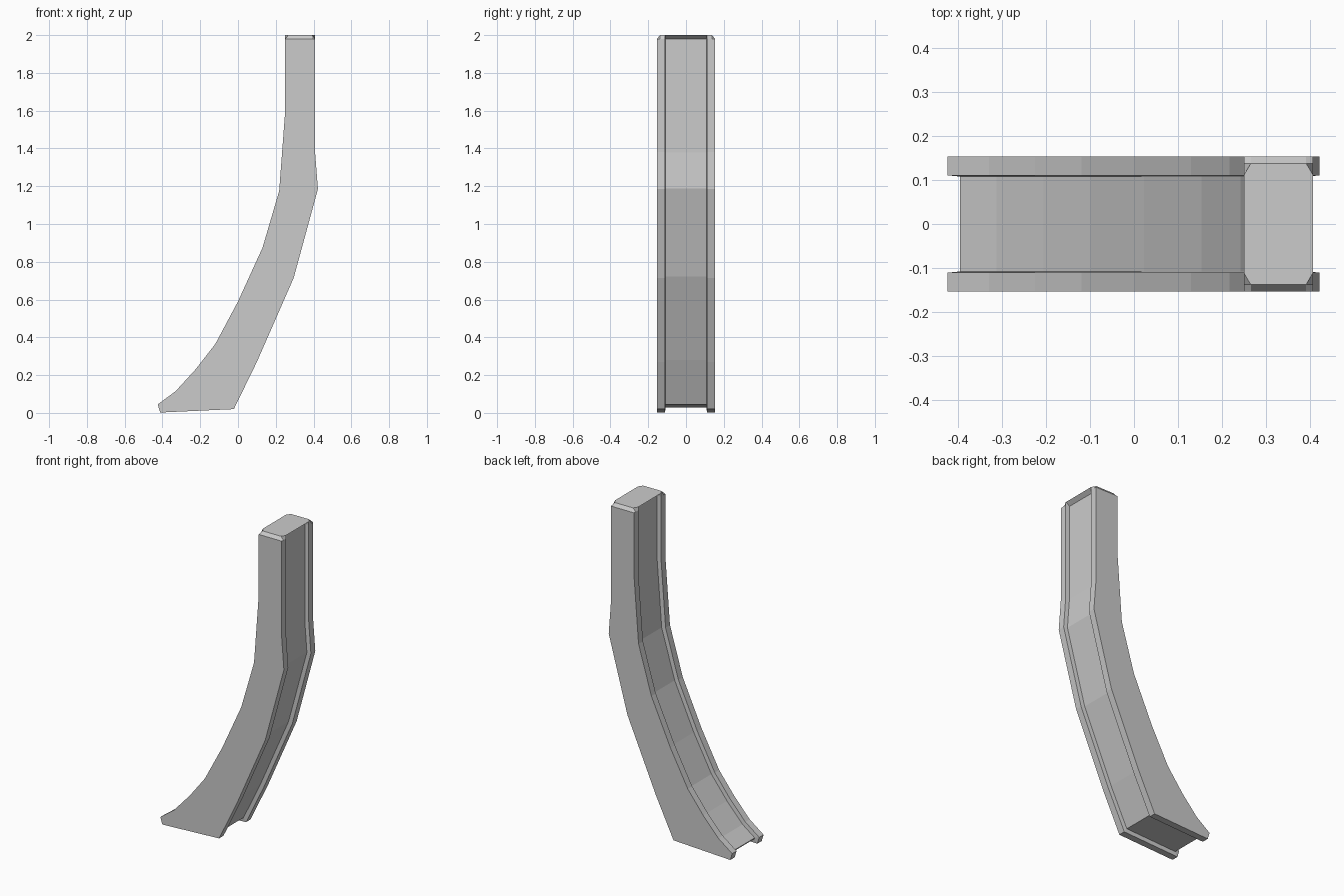
import bpy, bmesh
from mathutils import Vector

if "Cube" in bpy.data.objects:
    bpy.data.objects.remove(bpy.data.objects["Cube"])

# Side profile (x, z): top right, down the back, along the foot, up the front
OUTER = [(0.408, 1.98), (0.408, 1.38), (0.423, 1.185), (0.295, 0.715),
         (0.10, 0.27), (-0.022, 0.02), (-0.412, 0.002), (-0.425, 0.045),
         (-0.33, 0.115), (-0.225, 0.23), (-0.12, 0.365), (0.0, 0.59),
         (0.13, 0.875), (0.218, 1.175), (0.25, 1.6), (0.25, 1.98)]
INSET = 0.025


def inset(points, d):
    """Mitred inward offset of an open clockwise path."""
    pts = [Vector(p) for p in points]
    result = []
    for i, p in enumerate(pts):
        a = (p - pts[i - 1]).normalized() if i else (pts[1] - p).normalized()
        b = (pts[i + 1] - p).normalized() if i < len(pts) - 1 else a
        na, nb = Vector((a.y, -a.x)), Vector((b.y, -b.x))
        m = (na + nb).normalized()
        result.append(tuple(p + m * (d / m.dot(na))))
    return result


INNER = inset(OUTER, INSET)


def top(x_inset, z):
    return [(0.25 + x_inset, z), (0.408 - x_inset, z)]


# Half cross-section layers: outer face, top chamfer, flange edge, recessed web
half = [(0.154, OUTER + top(0.016, 1.98)),
        (0.138, OUTER + top(0.016, 2.0)),
        (0.111, OUTER + top(0.0, 2.0)),
        (0.108, INNER + top(0.0, 2.0))]
layers = [(-y, p) for y, p in half] + [(y, p) for y, p in reversed(half)]

# Curved beam with flanged sides
bm = bmesh.new()
rings = [[bm.verts.new((x, y, z)) for x, z in pts] for y, pts in layers]
n = len(rings[0])
for r, s in zip(rings, rings[1:]):
    for i in range(n):
        j = (i + 1) % n
        bm.faces.new((r[i], r[j], s[j], s[i]))
bm.faces.new(rings[0])
bm.faces.new(rings[-1])
bmesh.ops.dissolve_degenerate(bm, dist=1e-5, edges=bm.edges[:])
bmesh.ops.recalc_face_normals(bm, faces=bm.faces[:])

mesh = bpy.data.meshes.new("curved_support_beam")
bm.to_mesh(mesh)
bm.free()
beam = bpy.data.objects.new("curved_support_beam", mesh)
bpy.context.collection.objects.link(beam)
